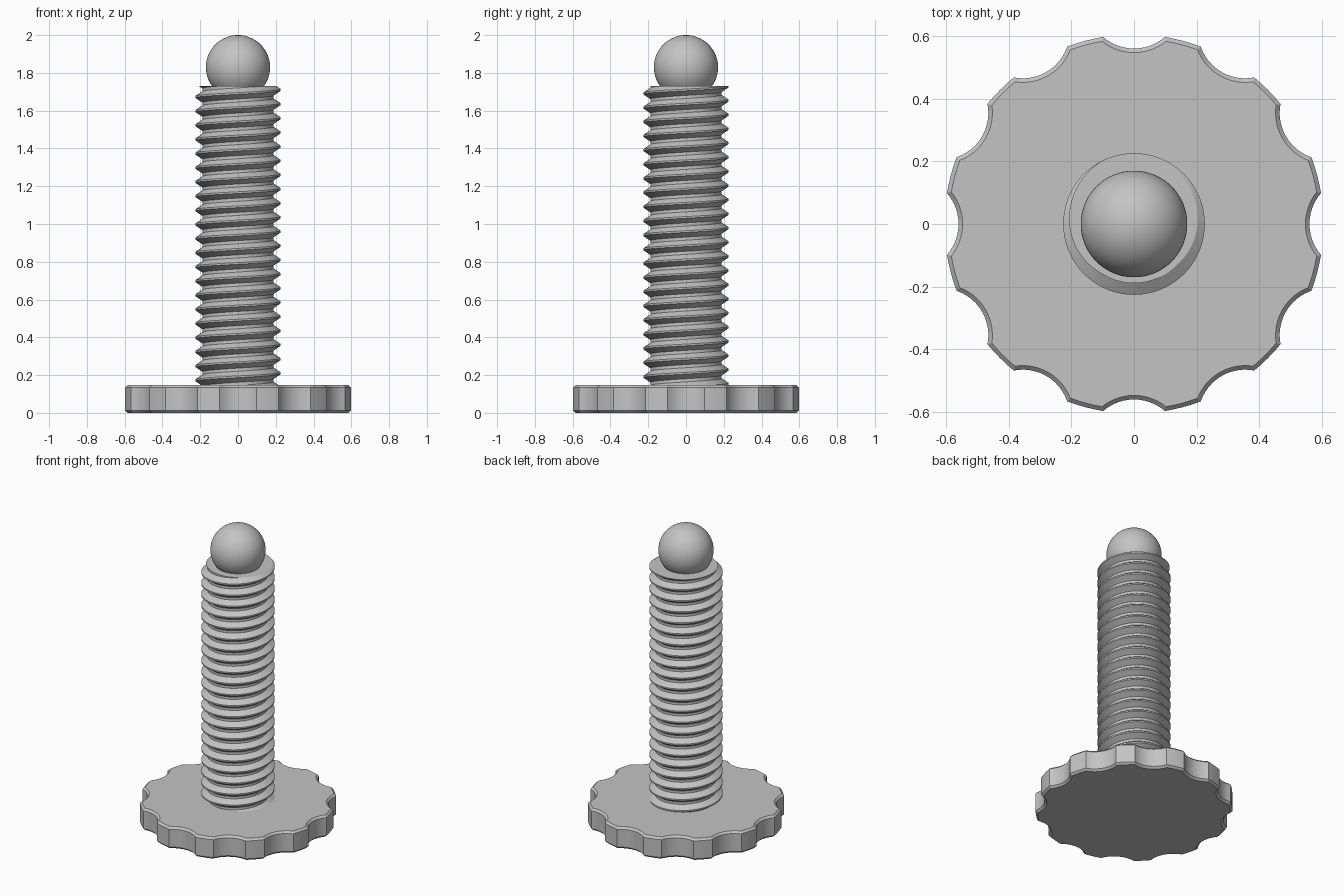
import bpy, bmesh
from math import pi, tau, sin, cos, asin, acos, floor, radians
from mathutils import Vector, Matrix

cube = bpy.data.objects.get("Cube")
if cube:
    bpy.data.objects.remove(cube)

# One plain metal colour
metal = bpy.data.materials.new("light_grey_metal")
metal.use_nodes = True
colour = (0.55, 0.55, 0.55, 1)
metal.diffuse_color = colour
metal.node_tree.nodes["Principled BSDF"].inputs["Base Color"].default_value = colour


def add_part(name, bm, sharp_angle=25):
    """Turn a bmesh into a smooth-shaded object with crisp edges."""
    bmesh.ops.recalc_face_normals(bm, faces=bm.faces)
    mesh = bpy.data.meshes.new(name)
    bm.to_mesh(mesh)
    bm.free()
    mesh.materials.append(metal)
    mesh.shade_smooth()
    mesh.set_sharp_from_angle(angle=radians(sharp_angle))
    obj = bpy.data.objects.new(name, mesh)
    bpy.context.collection.objects.link(obj)
    return obj


# Scalloped hand knob
KNOB_R, KNOB_H, CHAMFER = 0.605, 0.147, 0.013
NOTCHES, NOTCH_R, NOTCH_DIST = 12, 0.15, 0.71


def knob_outline():
    step = tau / NOTCHES
    # angle where the notch circle meets the rim, seen from both centres
    meet = acos((KNOB_R**2 + NOTCH_DIST**2 - NOTCH_R**2) / (2 * KNOB_R * NOTCH_DIST))
    sweep = asin(KNOB_R * sin(meet) / NOTCH_R)
    local = []
    for i in range(13):
        t = sweep * (i / 6 - 1)
        local.append(Vector((NOTCH_DIST - NOTCH_R * cos(t), NOTCH_R * sin(t), 0)))
    for i in range(1, 4):
        a = meet + (step - 2 * meet) * i / 4
        local.append(Vector((KNOB_R * cos(a), KNOB_R * sin(a), 0)))
    return [Matrix.Rotation(n * step, 3, 'Z') @ p for n in range(NOTCHES) for p in local]


bm = bmesh.new()
base = bm.faces.new([bm.verts.new(p) for p in knob_outline()])
extruded = bmesh.ops.extrude_face_region(bm, geom=[base], use_keep_orig=True)["geom"]
bmesh.ops.translate(bm, vec=(0, 0, KNOB_H),
                    verts=[g for g in extruded if isinstance(g, bmesh.types.BMVert)])
bmesh.ops.recalc_face_normals(bm, faces=bm.faces)
rims = [e for e in bm.edges if abs(e.verts[0].co.z - e.verts[1].co.z) < 1e-4]
bmesh.ops.bevel(bm, geom=rims, offset=CHAMFER, segments=1, affect='EDGES')
add_part("knob", bm)

# Right-handed threaded shaft, trimmed flat at both ends
CREST_R, ROOT_R, PITCH = 0.226, 0.189, 0.075
Z_LOW, Z_HIGH, CREST_Z = 0.14, 1.73, 1.71
SEGMENTS = 72
CORNERS = [(0.0, CREST_R), (0.12, CREST_R), (0.45, ROOT_R), (0.67, ROOT_R), (1.0, CREST_R)]


def thread_radius(z, angle):
    """Radius of the thread surface at a height and angle."""
    u = (z - CREST_Z) / PITCH - angle / tau + 0.06
    u -= floor(u)
    for (u0, r0), (u1, r1) in zip(CORNERS, CORNERS[1:]):
        if u <= u1:
            return r0 + (r1 - r0) * (u - u0) / (u1 - u0)
    return CREST_R


bm = bmesh.new()
turns = int((Z_HIGH - Z_LOW) / PITCH) + 3
columns = []
for s in range(SEGMENTS + 1):
    angle = tau * s / SEGMENTS
    column = []
    for k in range(-turns, 3):
        for u, _ in CORNERS[:-1]:
            z = CREST_Z + PITCH * (k + u - 0.06 + angle / tau)
            z = min(max(z, Z_LOW), Z_HIGH)
            r = thread_radius(z, angle)
            column.append(bm.verts.new((r * cos(angle), r * sin(angle), z)))
    columns.append(column)
for a, b in zip(columns, columns[1:]):
    for i in range(len(a) - 1):
        bm.faces.new((a[i], b[i], b[i + 1], a[i + 1]))
bmesh.ops.remove_doubles(bm, verts=bm.verts, dist=0.0004)
bmesh.ops.holes_fill(bm, edges=[e for e in bm.edges if e.is_boundary], sides=0)
add_part("threaded_shaft", bm)

# Ball tip
BALL_R = 0.17
bm = bmesh.new()
bmesh.ops.create_uvsphere(bm, u_segments=64, v_segments=32, radius=BALL_R,
                          matrix=Matrix.Translation((0, 0, 2 - BALL_R)))
add_part("ball_tip", bm, 60)
